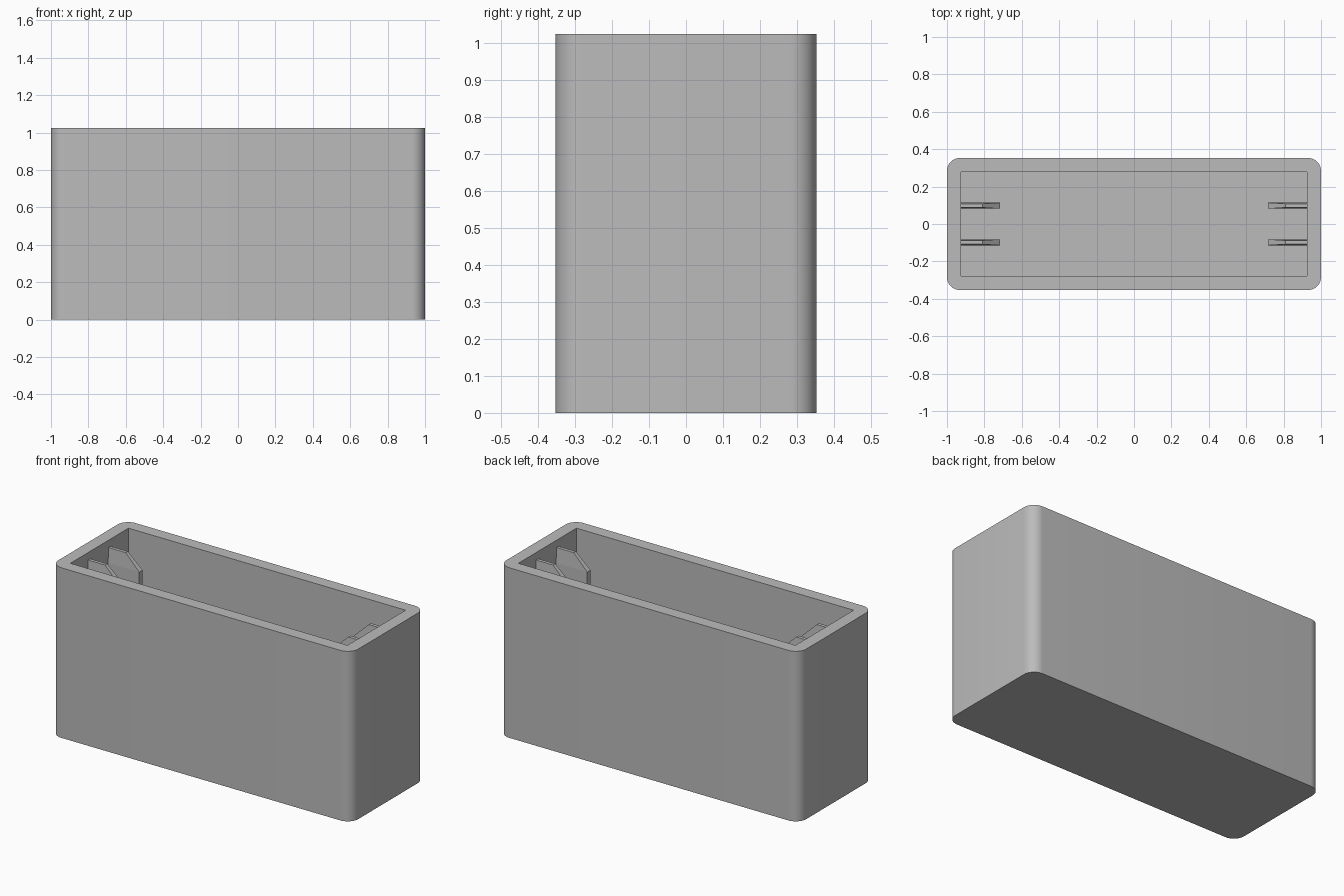
import bpy, bmesh, math

if "Cube" in bpy.data.objects:
    bpy.data.objects.remove(bpy.data.objects["Cube"])

grey = bpy.data.materials.new("plain grey")
grey.diffuse_color = (0.5, 0.5, 0.5, 1)
grey.use_nodes = True
grey.node_tree.nodes["Principled BSDF"].inputs["Base Color"].default_value = grey.diffuse_color

HX, HY, H = 1.0, 0.353, 1.025      # outer half sizes and height
IX, IY, FLOOR = 0.924, 0.277, 0.076  # cavity half sizes and floor level
R, SEG = 0.07, 10                  # corner radius and segments


def finish(bm, name):
    bmesh.ops.recalc_face_normals(bm, faces=bm.faces)
    mesh = bpy.data.meshes.new(name)
    bm.to_mesh(mesh)
    bm.free()
    mesh.materials.append(grey)
    obj = bpy.data.objects.new(name, mesh)
    bpy.context.collection.objects.link(obj)
    return obj


def add_box(bm, hx, hy, z0, z1):
    made = bmesh.ops.create_cube(bm, size=1)["verts"]
    for v in made:
        v.co = (v.co.x * 2 * hx, v.co.y * 2 * hy, z0 + (v.co.z + 0.5) * (z1 - z0))


# Outer block with rounded vertical corners
bm = bmesh.new()
add_box(bm, HX, HY, 0, H)
upright = [e for e in bm.edges if abs(e.verts[0].co.z - e.verts[1].co.z) > 0.5]
bmesh.ops.bevel(bm, geom=upright, offset=R, segments=SEG, profile=0.5, affect='EDGES')

# Sharp-cornered cavity sunk from the rim
top = max(bm.faces, key=lambda f: f.calc_center_median().z)
rim = bmesh.ops.inset_region(bm, faces=[top], thickness=0.001)
bmesh.ops.delete(bm, geom=[top], context='FACES')
loop = [v for v in bm.verts if v.co.z > H - 1e-4 and
        not any(len(f.verts) == 4 and abs(f.normal.z) < 0.5 for f in v.link_faces)]
for v in loop:                     # push the inset loop out to the cavity corners
    v.co = (math.copysign(IX, v.co.x), math.copysign(IY, v.co.y), H)
bmesh.ops.remove_doubles(bm, verts=loop, dist=1e-5)
edge = [e for e in bm.edges if e.is_boundary]
ext = bmesh.ops.extrude_edge_only(bm, edges=edge)["geom"]
for v in (g for g in ext if isinstance(g, bmesh.types.BMVert)):
    v.co.z = FLOOR
bmesh.ops.holes_fill(bm, edges=[e for e in bm.edges if e.is_boundary], sides=0)
box = finish(bm, "open_box")
bpy.context.view_layer.objects.active = box
box.select_set(True)
bpy.ops.object.shade_smooth_by_angle(angle=math.radians(30))

# Guide ribs: chamfered side profile (x, z, half thickness), thinner at the top
PROFILE = [(IX, FLOOR, 0.016), (0.716, FLOOR, 0.016), (0.716, 0.89, 0.016),
           (0.81, 0.98, 0.01), (IX, 0.98, 0.01), (IX, 0.89, 0.016)]


def guide_rib(name, side, y):
    bm = bmesh.new()
    near = [bm.verts.new((side * x, y - t, z)) for x, z, t in PROFILE]
    far = [bm.verts.new((side * x, y + t, z)) for x, z, t in PROFILE]
    n = len(PROFILE)
    for row in (near, far):        # straight lower part, tapered upper part
        bm.faces.new([row[i] for i in (0, 1, 2, 5)])
        bm.faces.new([row[i] for i in (2, 3, 4, 5)])
    for i in range(n):
        j = (i + 1) % n
        bm.faces.new((near[i], near[j], far[j], far[i]))
    finish(bm, name)


for side, s_name in ((-1, "left"), (1, "right")):
    for y, y_name in ((-0.098, "front"), (0.098, "back")):
        guide_rib(f"guide_rib_{s_name}_{y_name}", side, y)
